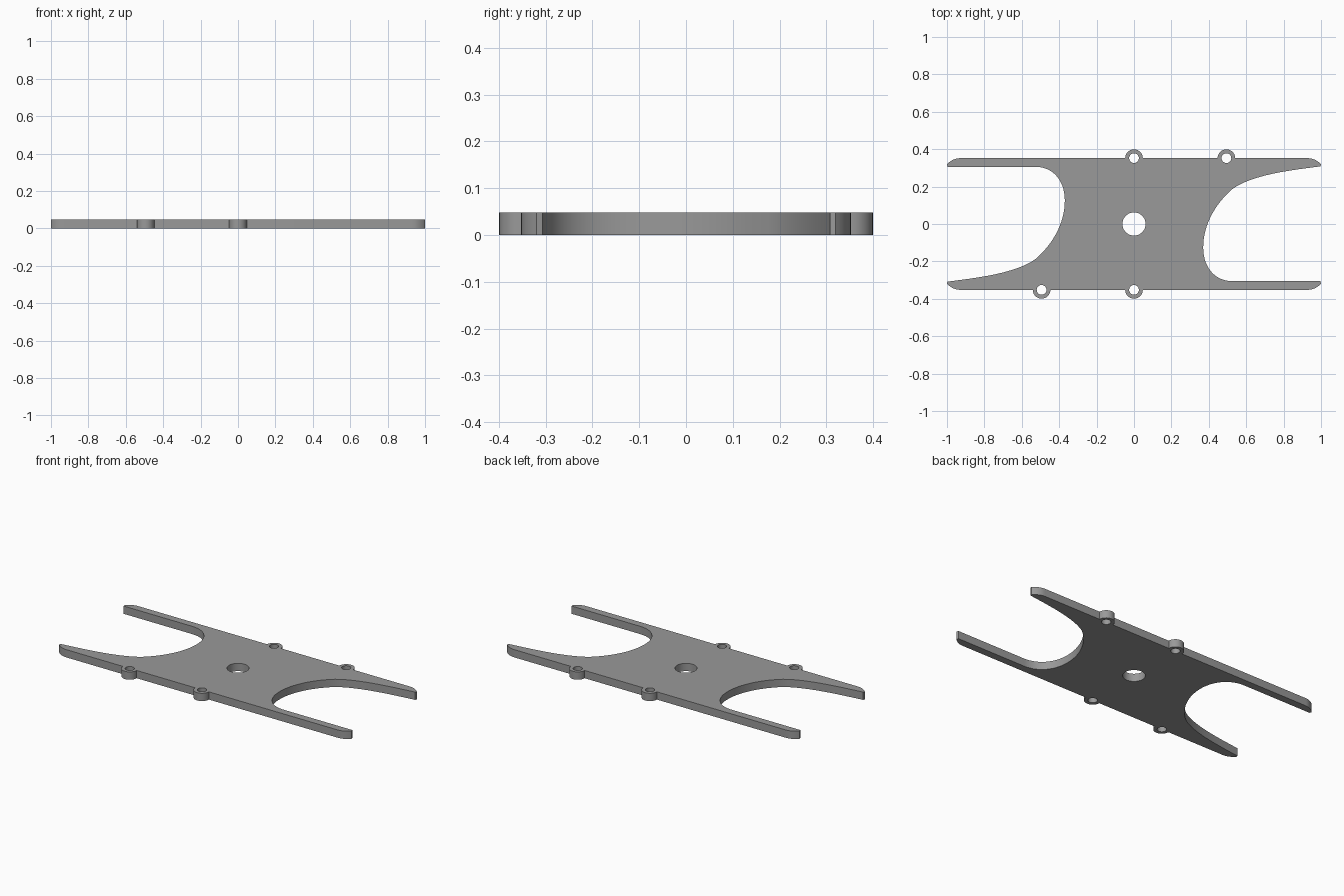
import bpy, bmesh, math
from mathutils import Vector
from mathutils.geometry import interpolate_bezier

if "Cube" in bpy.data.objects:
    bpy.data.objects.remove(bpy.data.objects["Cube"])

THICK = 0.048
EDGE = 0.352            # y of the long straight edges
LUG_X = (0.0, 0.494)    # lugs on the back edge, repeated by half turn on the front
LUG_R, LUG_HOLE, CENTRE_HOLE = 0.047, 0.026, 0.062


def bezier(a, b, c, d, n):
    pts = interpolate_bezier(*[Vector((p[0], p[1], 0)) for p in (a, b, c, d)], n)
    return [(p.x, p.y) for p in pts]


def arc(cx, cy, r, start, end, n):
    return [(cx + r * math.cos(start + (end - start) * i / n),
             cy + r * math.sin(start + (end - start) * i / n)) for i in range(n + 1)]


def circle(cx, cy, r, n=40):
    return arc(cx, cy, r, 0, 2 * math.pi, n)[:-1]


# Half outline: back edge with lugs, rounded tip, curved cut-out, front arm tip
half = []
for x in LUG_X:
    half += arc(x, EDGE, LUG_R, math.pi, 0, 20)
half += bezier((0.93, EDGE), (0.96, EDGE), (0.985, 0.336), (1, 0.319), 8)
half += bezier((0.997, 0.308), (0.84, 0.288), (0.64, 0.265), (0.53, 0.19), 20)
half += bezier((0.53, 0.19), (0.44, 0.115), (0.37, 0.0), (0.37, -0.125), 20)[1:]
half += bezier((0.37, -0.125), (0.37, -0.23), (0.43, -0.306), (0.53, -0.306), 20)[1:]
half += [(0.997, -0.306)]
half += bezier((1, -0.319), (0.985, -0.336), (0.96, -EDGE), (0.93, -EDGE), 8)
outline = half + [(-x, -y) for x, y in half]

# Screw holes in the lugs and the large centre hole
loops = [outline, circle(0, 0, CENTRE_HOLE)]
for x in LUG_X:
    loops += [circle(x, EDGE, LUG_HOLE), circle(-x, -EDGE, LUG_HOLE)]

# Filled and extruded flat plate
curve = bpy.data.curves.new("frame_plate", 'CURVE')
curve.dimensions = '2D'
curve.fill_mode = 'BOTH'
curve.extrude = THICK / 2
for loop in loops:
    spline = curve.splines.new('POLY')
    spline.points.add(len(loop) - 1)
    for p, (x, y) in zip(spline.points, loop):
        p.co = (x, y, 0, 1)
    spline.use_cyclic_u = True

plate = bpy.data.objects.new("frame_plate", curve)
bpy.context.collection.objects.link(plate)
bpy.context.view_layer.objects.active = plate
plate.select_set(True)
bpy.ops.object.convert(target='MESH')
plate = bpy.context.object

# Weld the caps to the walls and rest the plate on the ground
bm = bmesh.new()
bm.from_mesh(plate.data)
bmesh.ops.remove_doubles(bm, verts=bm.verts, dist=0.0002)
bmesh.ops.translate(bm, verts=bm.verts, vec=(0, 0, THICK / 2))
bmesh.ops.recalc_face_normals(bm, faces=bm.faces)
bm.to_mesh(plate.data)
bm.free()

grey = bpy.data.materials.new("mid_grey")
grey.diffuse_color = (0.32, 0.32, 0.32, 1)
grey.use_nodes = True
grey.node_tree.nodes["Principled BSDF"].inputs["Base Color"].default_value = grey.diffuse_color
plate.data.materials.clear()
plate.data.materials.append(grey)
bpy.ops.object.shade_smooth_by_angle(angle=math.radians(30))
